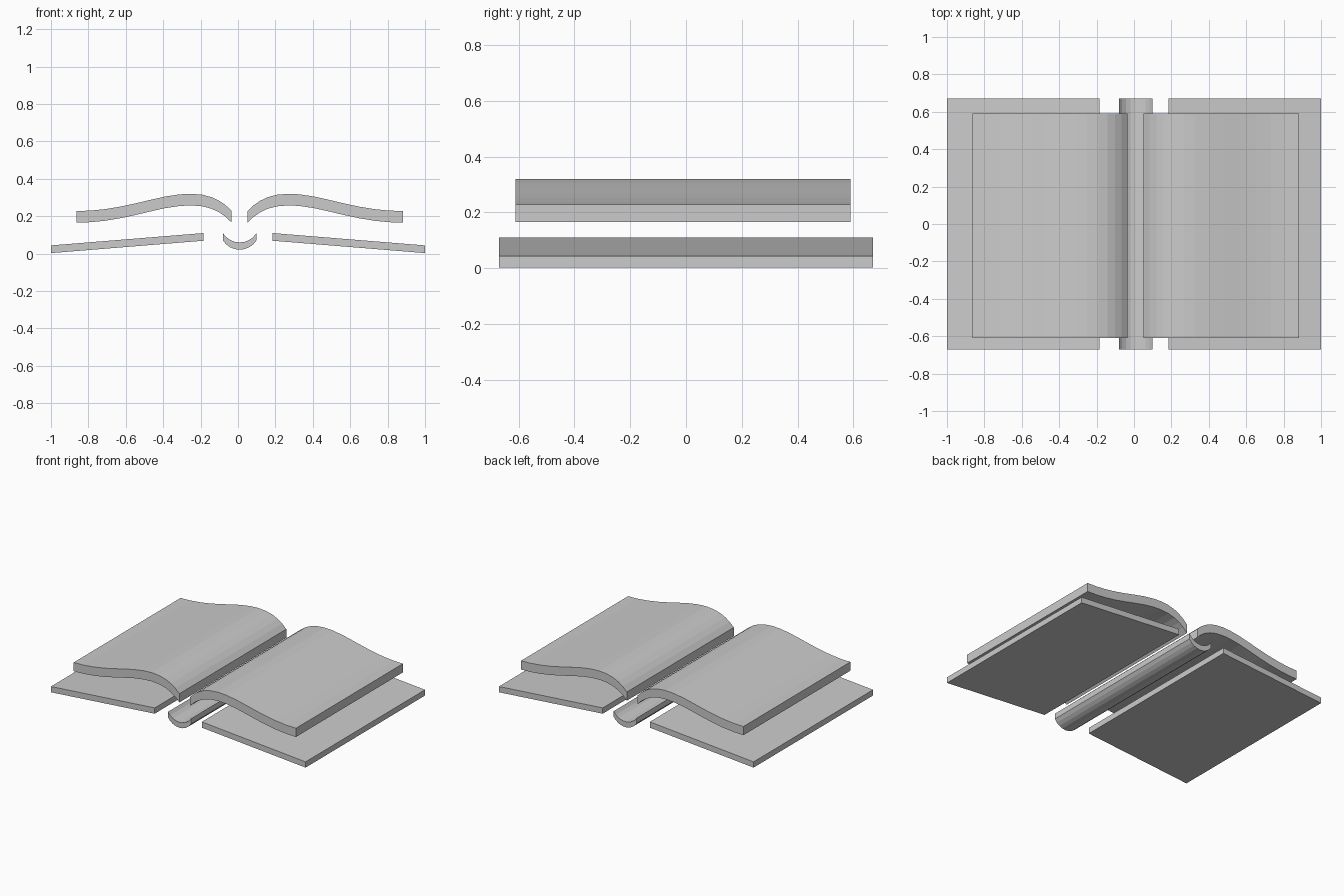
import bpy
from math import sin, cos, asin

if "Cube" in bpy.data.objects:
    bpy.data.objects.remove(bpy.data.objects["Cube"])


def slab(name, top, thick, y0, y1):
    """Extrude along y a strip under the profile 'top' (x, z), with vertical thickness."""
    outline = top + [(x, z - thick) for x, z in reversed(top)]
    n, m = len(outline), len(top)
    verts = [(x, y, z) for y in (y0, y1) for x, z in outline]
    # side walls, then end caps as quads
    faces = [(i, i + n, (i + 1) % n + n, (i + 1) % n) for i in range(n)]
    for i in range(m - 1):
        j = n - 1 - i
        faces.append((i, i + 1, j - 1, j))
        faces.append((j + n, j - 1 + n, i + 1 + n, i + n))
    if top[0][0] > top[-1][0]:
        faces = [f[::-1] for f in faces]
    mesh = bpy.data.meshes.new(name)
    mesh.from_pydata(verts, [], [f[::-1] for f in faces])
    obj = bpy.data.objects.new(name, mesh)
    bpy.context.collection.objects.link(obj)
    return obj


MID = 0.009  # centre line of spine and pages

# Right page block profile, measured from the centre line
page = [(0.043, 0.228), (0.075, 0.259), (0.11, 0.283), (0.15, 0.302), (0.2, 0.315),
        (0.26, 0.32), (0.32, 0.317), (0.4, 0.305), (0.48, 0.287), (0.56, 0.268),
        (0.64, 0.251), (0.72, 0.238), (0.8, 0.23), (0.873, 0.228)]
cover = [(0.185, 0.11), (1.0, 0.044)]

for side, s in (("left", -1), ("right", 1)):
    slab(side + "_cover", [(s * x, z) for x, z in cover], 0.041, -0.67, 0.67)
    slab(side + "_pages", [(MID + s * x, z) for x, z in page], 0.062, -0.61, 0.59)

# Curved spine
R, half = 0.106, 0.09
a = asin(half / R)
arc = [-a + 2 * a * i / 8 for i in range(9)]
slab("spine", [(MID + R * sin(t), 0.06 + R * (1 - cos(t))) for t in arc], 0.039, -0.67, 0.67)
